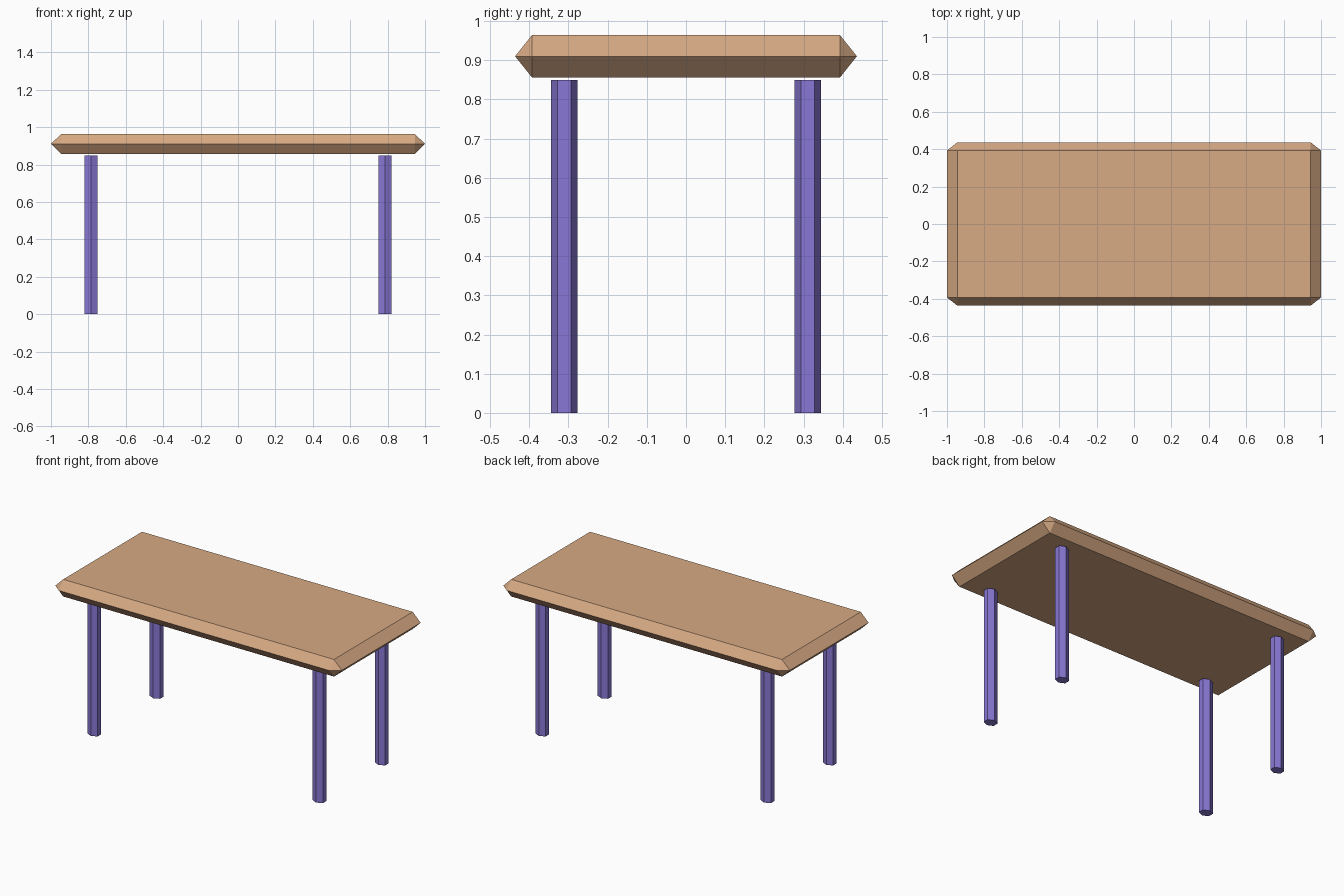
import bpy, bmesh, math
from mathutils import Matrix

if "Cube" in bpy.data.objects:
    bpy.data.objects.remove(bpy.data.objects["Cube"])


def material(name, rgb):
    m = bpy.data.materials.new(name)
    m.diffuse_color = (*rgb, 1)
    m.use_nodes = True
    m.node_tree.nodes["Principled BSDF"].inputs["Base Color"].default_value = m.diffuse_color
    return m


def add_object(name, bm, mat):
    bmesh.ops.recalc_face_normals(bm, faces=bm.faces)
    mesh = bpy.data.meshes.new(name)
    bm.to_mesh(mesh)
    bm.free()
    mesh.materials.append(mat)
    ob = bpy.data.objects.new(name, mesh)
    bpy.context.collection.objects.link(ob)
    return ob


wood = material("tan wood", (0.68, 0.40, 0.23))
purple = material("purple paint", (0.25, 0.185, 0.66))

# Tabletop: slab whose edges are bevelled to a point at mid height
Z_LOW, Z_MID, Z_HIGH = 0.856, 0.91, 0.964
X_IN, X_OUT, Y_IN, Y_OUT = 0.945, 1.0, 0.393, 0.436
bm = bmesh.new()
for sx in (-1, 1):
    for sy in (-1, 1):
        bm.verts.new((sx * X_IN, sy * Y_IN, Z_LOW))
        bm.verts.new((sx * X_IN, sy * Y_IN, Z_HIGH))
        bm.verts.new((sx * X_OUT, sy * Y_IN, Z_MID))
        bm.verts.new((sx * X_IN, sy * Y_OUT, Z_MID))
bmesh.ops.convex_hull(bm, input=bm.verts)
bmesh.ops.dissolve_limit(bm, angle_limit=math.radians(1), verts=bm.verts, edges=bm.edges)
add_object("tabletop", bm, wood)

# Legs: six-sided posts, slightly wider in x, ending just under the top
LEG_H = 0.849
for sy, depth in ((-1, "front"), (1, "back")):
    for sx, side in ((-1, "left"), (1, "right")):
        bm = bmesh.new()
        bmesh.ops.create_cone(bm, cap_ends=True, segments=6, radius1=1, radius2=1, depth=LEG_H,
                              matrix=Matrix.Translation((0, 0, LEG_H / 2)))
        # put a corner towards the front, then size the section
        y_max = max(v.co.y for v in bm.verts)
        if y_max < 0.99:
            bmesh.ops.rotate(bm, verts=bm.verts, matrix=Matrix.Rotation(math.pi / 6, 3, 'Z'))
        bmesh.ops.scale(bm, verts=bm.verts, vec=(0.036 / math.cos(math.pi / 6), 0.034, 1))
        leg = add_object(f"{depth}_{side}_leg", bm, purple)
        leg.location = (sx * 0.786, sy * 0.311, 0)
